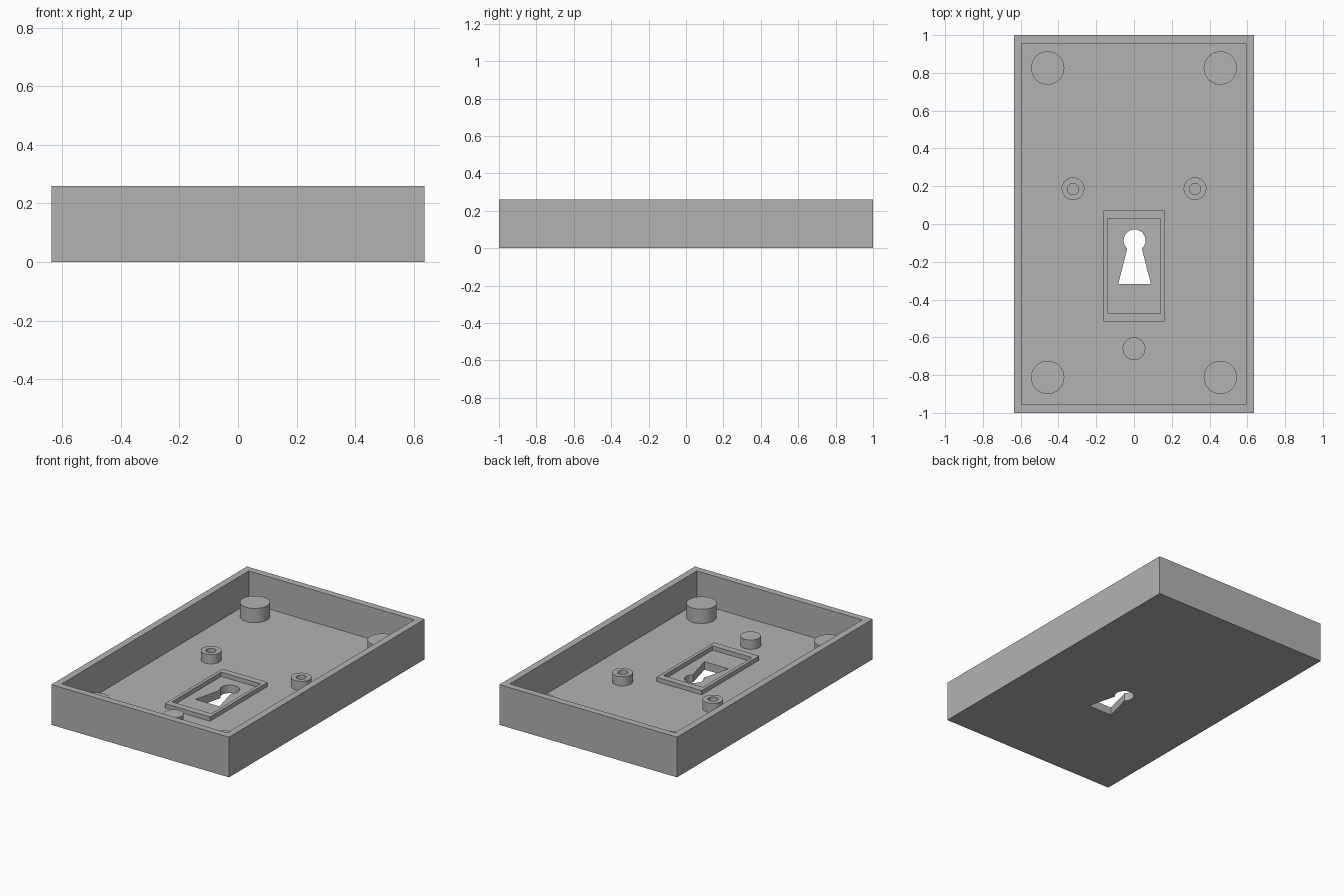
import bpy
import bmesh
import math

cube = bpy.data.objects.get("Cube")
if cube:
    bpy.data.objects.remove(cube, do_unlink=True)

FLOOR, RIM = 0.052, 0.26
HALF_X, HALF_Y, WALL = 0.636, 1.0, 0.044

grey = bpy.data.materials.new("plain grey")
grey.use_nodes = True
colour = (0.45, 0.45, 0.45, 1)
grey.diffuse_color = colour
grey.node_tree.nodes["Principled BSDF"].inputs["Base Color"].default_value = colour


def rectangle(x, y0, y1):
    return [(-x, y0), (x, y0), (x, y1), (-x, y1)]


def circle(cx, cy, r, n=48, start=0.0, sweep=math.tau):
    steps = [start + sweep * i / n for i in range(n)]
    return [(cx + r * math.cos(a), cy + r * math.sin(a)) for a in steps]


def prism(name, outline, z0, z1):
    """Extrude a flat outline between two heights."""
    bm = bmesh.new()
    face = bm.faces.new([bm.verts.new((x, y, z0)) for x, y in outline])
    top = bmesh.ops.extrude_face_region(bm, geom=[face])["geom"]
    verts = [v for v in top if isinstance(v, bmesh.types.BMVert)]
    bmesh.ops.translate(bm, verts=verts, vec=(0, 0, z1 - z0))
    bmesh.ops.recalc_face_normals(bm, faces=bm.faces)
    mesh = bpy.data.meshes.new(name)
    bm.to_mesh(mesh)
    bm.free()
    mesh.materials.append(grey)
    obj = bpy.data.objects.new(name, mesh)
    bpy.context.collection.objects.link(obj)
    return obj


def cut(obj, outline, z0, z1):
    """Remove a prism from an object and discard the cutter."""
    cutter = prism("cutter", outline, z0, z1)
    cutter.hide_render = True
    mod = obj.modifiers.new("cut", "BOOLEAN")
    mod.operation, mod.solver, mod.object = "DIFFERENCE", "EXACT", cutter
    bpy.context.view_layer.objects.active = obj
    bpy.ops.object.modifier_apply(modifier=mod.name)
    bpy.data.objects.remove(cutter, do_unlink=True)


def smooth(obj):
    bpy.ops.object.select_all(action="DESELECT")
    obj.select_set(True)
    bpy.context.view_layer.objects.active = obj
    bpy.ops.object.shade_smooth_by_angle(angle=math.radians(30))


# Open tray with a keyhole through its floor
tray = prism("tray", rectangle(HALF_X, -HALF_Y, HALF_Y), 0, RIM)
cut(tray, rectangle(HALF_X - WALL, WALL - HALF_Y, HALF_Y - WALL), FLOOR, RIM + 0.1)
neck = math.radians(-48)
keyhole = circle(0.003, -0.087, 0.058, 40, neck, math.pi - 2 * neck)
keyhole += [(-0.036, -0.13), (-0.083, -0.317), (0.089, -0.317)]
cut(tray, keyhole, -0.1, FLOOR + 0.05)
smooth(tray)

# Raised frame around the keyhole
frame = prism("keyhole_frame", rectangle(0.162, -0.517, 0.071), FLOOR, 0.08)
cut(frame, rectangle(0.141, -0.474, 0.029), FLOOR - 0.1, 0.2)

# Corner pillars and hollow pegs, on both sides
for side, word in ((1, "left"), (-1, "right")):
    for y, end in ((0.826, "back"), (-0.812, "front")):
        pillar = prism(f"{end}_{word}_pillar", circle(side * 0.457, y, 0.088), FLOOR, 0.144)
        smooth(pillar)
    peg = prism(f"{word}_hollow_peg", circle(side * 0.323, 0.187, 0.06), FLOOR, 0.112)
    cut(peg, circle(side * 0.323, 0.185, 0.03, 32), FLOOR - 0.1, 0.2)
    smooth(peg)

# Solid peg below the keyhole
smooth(prism("solid_peg", circle(0.0, -0.66, 0.06), FLOOR, 0.112))
